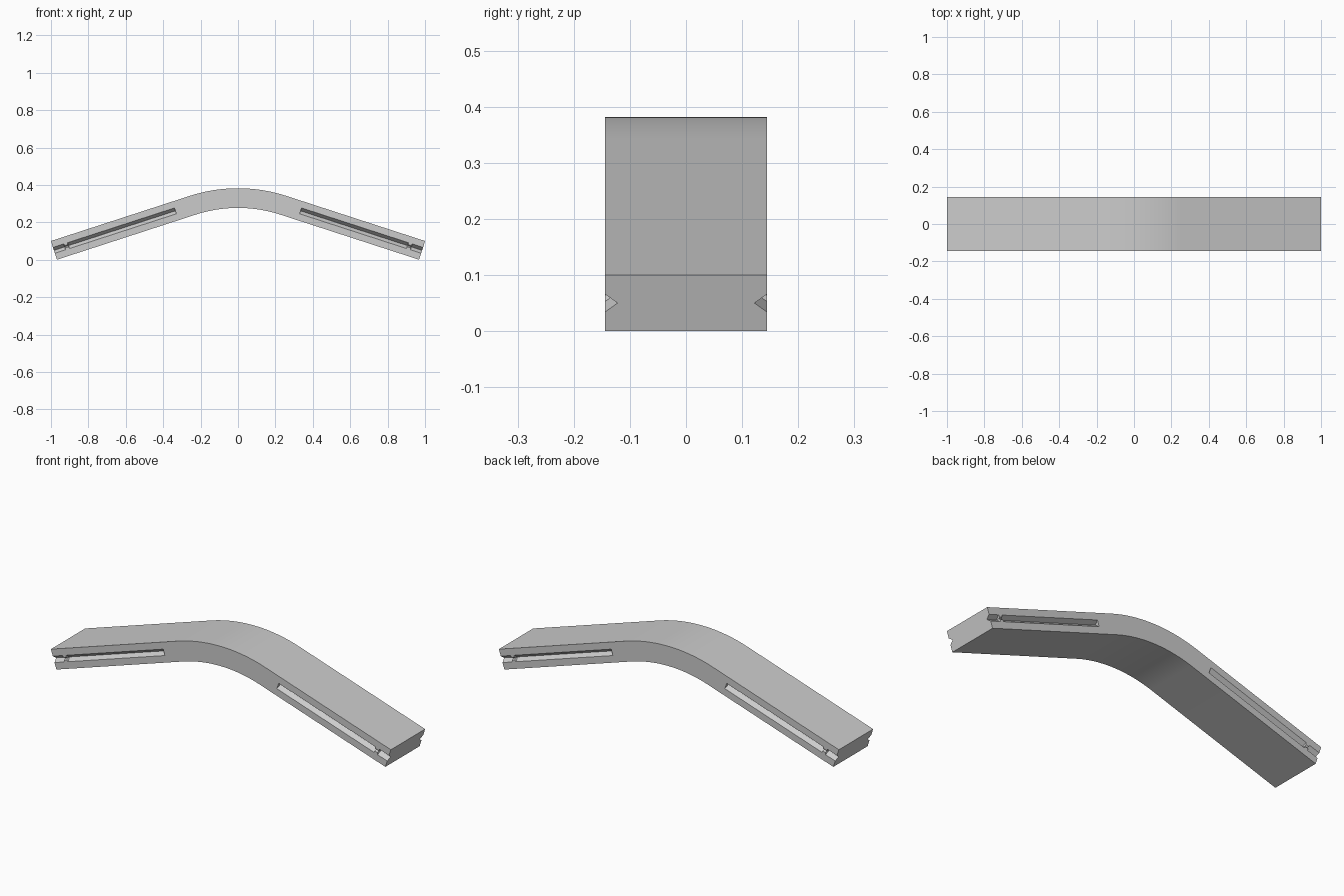
import bpy, bmesh
from math import sin, cos, radians

cube = bpy.data.objects.get("Cube")
if cube:
    bpy.data.objects.remove(cube)

BEND = radians(18)
R_OUT, R_IN = 0.837, 0.732
CENTRE_Z = -0.455
ARM = 0.78
HALF_W = 0.144


def bar_point(radius, angle, along=0.0):
    """Point on the bent bar: on the arc, then straight along its tangent."""
    return (radius * sin(angle) + along * cos(angle),
            CENTRE_Z + radius * cos(angle) - along * sin(angle))


def new_object(name, bm):
    bmesh.ops.recalc_face_normals(bm, faces=bm.faces)
    mesh = bpy.data.meshes.new(name)
    bm.to_mesh(mesh)
    bm.free()
    obj = bpy.data.objects.new(name, mesh)
    bpy.context.collection.objects.link(obj)
    return obj


def edge_profile(radius, steps=32):
    arc = [bar_point(radius, BEND * (2 * i / steps - 1)) for i in range(steps + 1)]
    return [bar_point(radius, -BEND, -ARM)] + arc + [bar_point(radius, BEND, ARM)]


# Bent bar: outline extruded across its width
bm = bmesh.new()
outline = edge_profile(R_OUT) + edge_profile(R_IN)[::-1]
face = bm.faces.new([bm.verts.new((x, -HALF_W, z)) for x, z in outline])
side = bmesh.ops.extrude_face_region(bm, geom=[face])
bmesh.ops.translate(bm, vec=(0, 2 * HALF_W, 0),
                    verts=[v for v in side["geom"] if isinstance(v, bmesh.types.BMVert)])
bar = new_object("bent_bar", bm)

# V groove cutters: distance from the bar end, and depth (shallow at the catch)
DEPTH, HALF_H, OVER = 0.022, 0.0165, 0.02
SECTIONS = [(-0.03, DEPTH), (0.06, DEPTH), (0.064, 0.009), (0.079, 0.009),
            (0.083, DEPTH), (0.683, DEPTH)]
R_MID = (R_OUT + R_IN) / 2
bm = bmesh.new()
for sx in (-1, 1):
    for sy in (-1, 1):
        rings = []
        for dist, depth in SECTIONS:
            half = HALF_H / DEPTH * (depth + OVER)
            ring = []
            for y, offset in ((HALF_W - depth, 0), (HALF_W + OVER, half), (HALF_W + OVER, -half)):
                x, z = bar_point(R_MID + offset, BEND, ARM - dist)
                ring.append(bm.verts.new((sx * x, sy * y, z)))
            rings.append(ring)
        for a, b in zip(rings, rings[1:]):
            for i in range(3):
                j = (i + 1) % 3
                bm.faces.new((a[i], a[j], b[j], b[i]))
        bm.faces.new(rings[0])
        bm.faces.new(rings[-1])
cutter = new_object("groove_cutter", bm)

# Cut the grooves, then drop the cutter
bpy.context.view_layer.objects.active = bar
bar.select_set(True)
cut = bar.modifiers.new("grooves", "BOOLEAN")
cut.operation = "DIFFERENCE"
cut.solver = "EXACT"
cut.object = cutter
bpy.ops.object.modifier_apply(modifier=cut.name)
bpy.data.objects.remove(cutter)

# Plain grey finish
grey = bpy.data.materials.new("light_grey")
grey.use_nodes = True
colour = (0.6, 0.6, 0.6, 1)
grey.diffuse_color = colour
grey.node_tree.nodes["Principled BSDF"].inputs["Base Color"].default_value = colour
bar.data.materials.clear()
bar.data.materials.append(grey)
bpy.ops.object.shade_smooth_by_angle(angle=radians(20))
